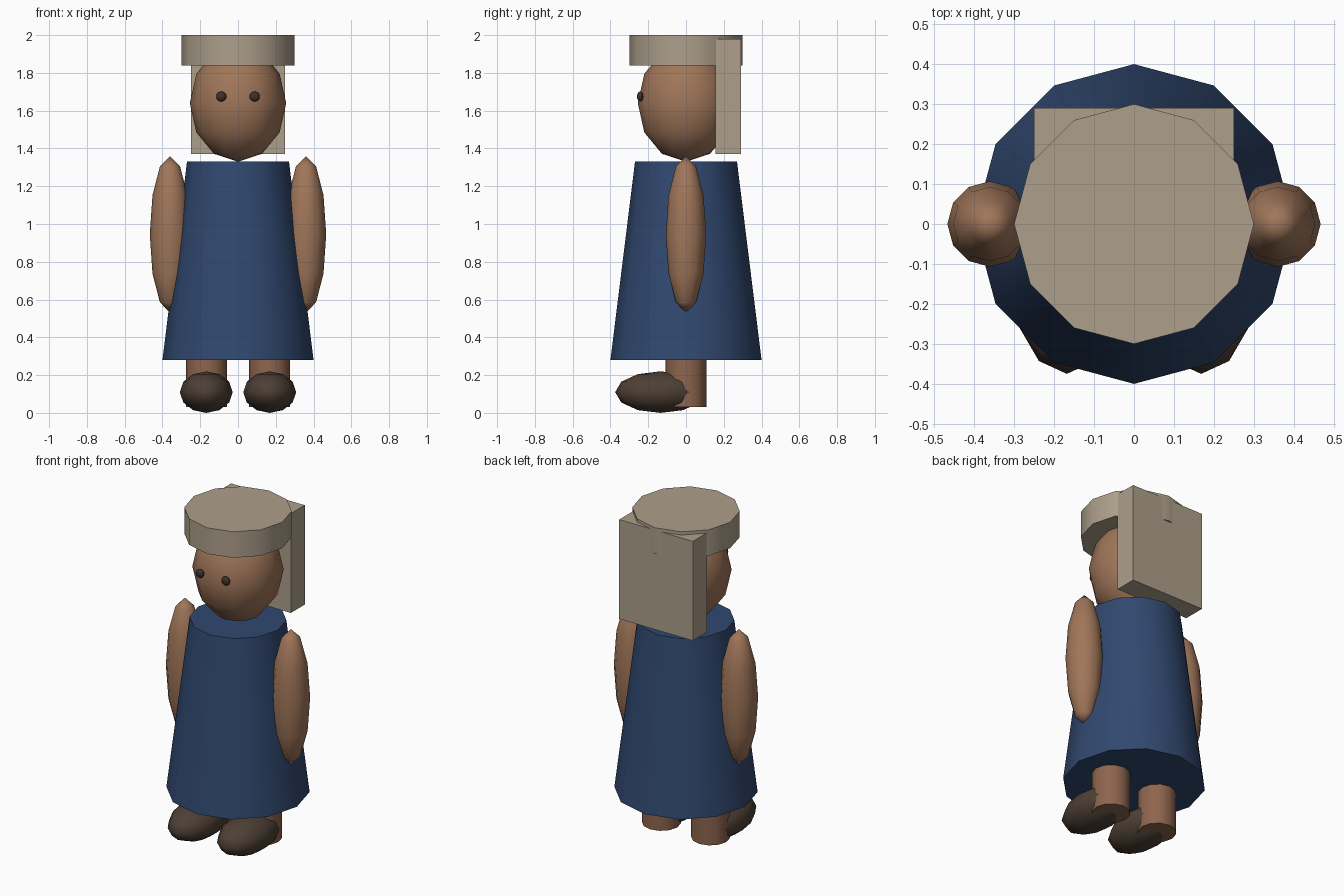
import bpy
from math import radians

if "Cube" in bpy.data.objects:
    bpy.data.objects.remove(bpy.data.objects["Cube"])


def material(name, rgb):
    m = bpy.data.materials.new(name)
    m.diffuse_color = (*rgb, 1)
    m.use_nodes = True
    m.node_tree.nodes["Principled BSDF"].inputs["Base Color"].default_value = m.diffuse_color
    return m


SKIN = material("skin", (0.35, 0.18, 0.10))
LEG_SKIN = material("leg_skin", (0.27, 0.13, 0.075))
CLOTH = material("blue_cloth", (0.03, 0.065, 0.16))
HAIR = material("pale_hair", (0.42, 0.35, 0.26))
SHOE = material("shoe", (0.075, 0.05, 0.035))
EYE = material("eye", (0.05, 0.03, 0.022))


def finish(name, mat, scale=(1, 1, 1), angle=40):
    ob = bpy.context.object
    ob.name = name
    ob.scale = scale
    bpy.ops.object.transform_apply(location=False, rotation=False, scale=True)
    ob.data.materials.append(mat)
    bpy.ops.object.shade_smooth_by_angle(angle=radians(angle))
    return ob


def ellipsoid(name, loc, radii, mat):
    bpy.ops.mesh.primitive_uv_sphere_add(segments=12, ring_count=6, radius=1, location=loc)
    return finish(name, mat, radii, 90)


def tapered(name, x, z0, z1, r0, r1, mat):
    bpy.ops.mesh.primitive_cone_add(vertices=12, radius1=r0, radius2=r1, depth=z1 - z0,
                                    location=(x, 0, (z0 + z1) / 2))
    return finish(name, mat)


# Dress, head and flat cap of hair
tapered("dress", 0, 0.28, 1.33, 0.40, 0.27, CLOTH)
ellipsoid("head", (0, 0, 1.64), (0.255, 0.255, 0.31), SKIN)
tapered("hair_cap", 0, 1.84, 2.0, 0.30, 0.30, HAIR)

# Block of hair down the back of the head
bpy.ops.mesh.primitive_cube_add(size=1, location=(0, 0.223, 1.675))
finish("back_hair", HAIR, (0.50, 0.135, 0.61))

# Paired parts
for side, s in (("left", -1), ("right", 1)):
    ellipsoid(f"{side}_eye", (s * 0.088, -0.243, 1.675), (0.027, 0.017, 0.027), EYE)
    ellipsoid(f"{side}_arm", (s * 0.36, 0, 0.945), (0.107, 0.107, 0.415), SKIN)
    tapered(f"{side}_leg", s * 0.167, 0.03, 0.45, 0.108, 0.108, LEG_SKIN)
    ellipsoid(f"{side}_foot", (s * 0.168, -0.135, 0.11), (0.14, 0.24, 0.11), SHOE)
